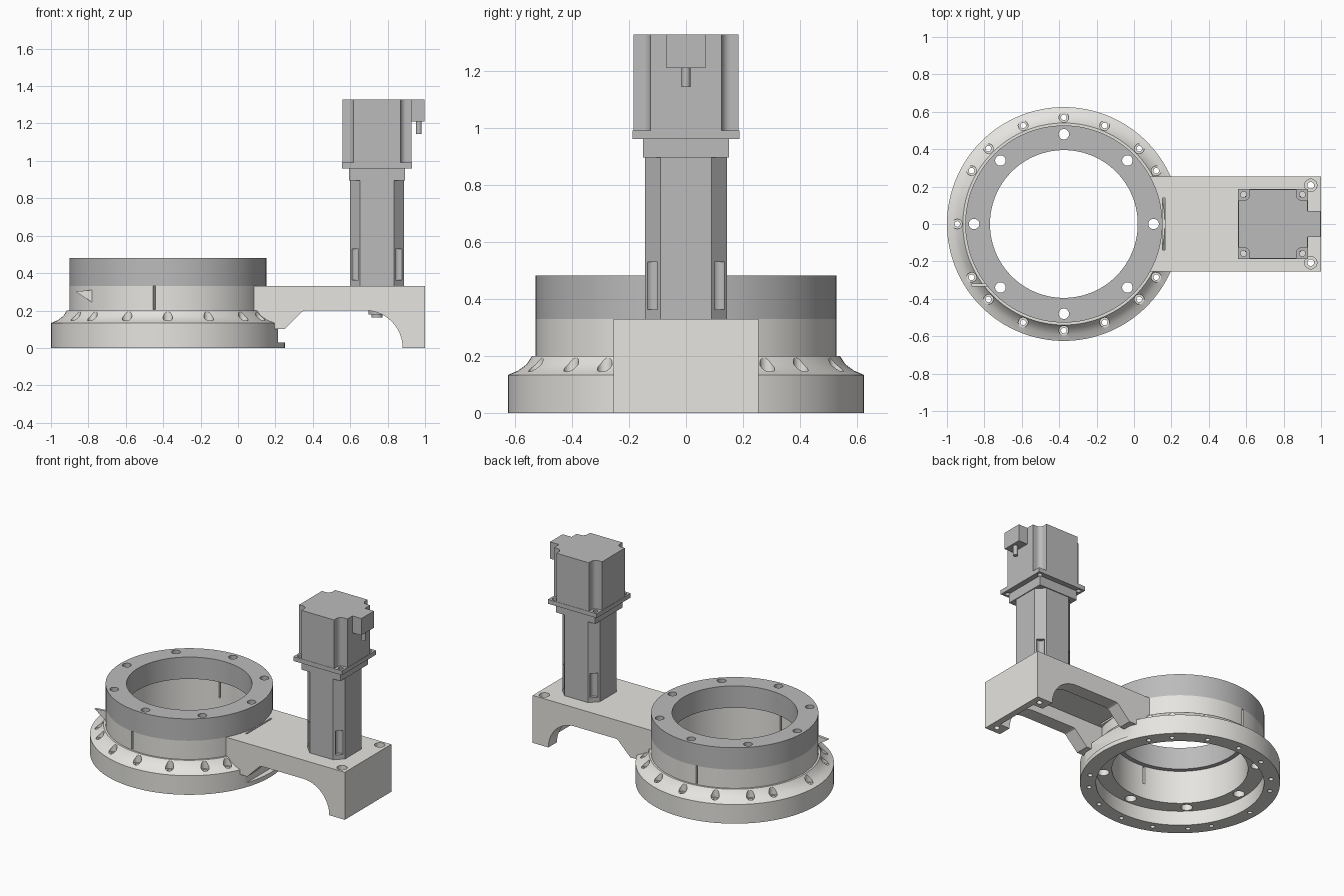
import bpy, bmesh
from math import sin, cos, pi, radians
from mathutils import Matrix, Vector

if "Cube" in bpy.data.objects:
    bpy.data.objects.remove(bpy.data.objects["Cube"])

CX = -0.375   # ring axis
MX = 0.743    # motor axis


def material(name, rgb):
    m = bpy.data.materials.new(name)
    m.diffuse_color = (*rgb, 1)
    m.use_nodes = True
    m.node_tree.nodes["Principled BSDF"].inputs["Base Color"].default_value = m.diffuse_color
    return m


LIGHT = material("light_grey", (0.79, 0.78, 0.75))
DARK = material("mid_grey", (0.5, 0.5, 0.5))


def lathe(bm, prof, x=0, y=0, seg=32):
    """Revolve a closed (radius, z) profile around a vertical axis."""
    rings = [[bm.verts.new((x + r * cos(2 * pi * i / seg), y + r * sin(2 * pi * i / seg), z))
              for r, z in prof] for i in range(seg)]
    n = len(prof)
    for i in range(seg):
        a, b = rings[i], rings[(i + 1) % seg]
        for j in range(n):
            k = (j + 1) % n
            if prof[j][0] or prof[k][0]:
                bm.faces.new((a[j], b[j], b[k], a[k]))
    axis = [v for ring in rings for j, v in enumerate(ring) if prof[j][0] == 0]
    bmesh.ops.remove_doubles(bm, verts=axis, dist=1e-6)


def pin(bm, x, y, r, z0, z1, seg=24):
    lathe(bm, [(0, z0), (r, z0), (r, z1), (0, z1)], x, y, seg)


def step_pin(bm, x, y, r0, r1, z0, zs, z1):
    lathe(bm, [(0, z0), (r0, z0), (r0, zs), (r1, zs), (r1, z1), (0, z1)], x, y, 24)


def prism(bm, pts, a, b, upright=False):
    """Extrude an outline: in xy along z, or upright in xz along y."""
    put = (lambda p, h: (p[0], h, p[1])) if upright else (lambda p, h: (p[0], p[1], h))
    lo = [bm.verts.new(put(p, a)) for p in pts]
    hi = [bm.verts.new(put(p, b)) for p in pts]
    bm.faces.new(lo)
    bm.faces.new(hi)
    for i in range(len(pts)):
        j = (i + 1) % len(pts)
        bm.faces.new((lo[i], lo[j], hi[j], hi[i]))


def box(bm, x0, x1, y0, y1, z0, z1):
    prism(bm, [(x0, y0), (x1, y0), (x1, y1), (x0, y1)], z0, z1)


def make(name, bm, mat=None):
    bmesh.ops.recalc_face_normals(bm, faces=bm.faces[:])
    me = bpy.data.meshes.new(name)
    bm.to_mesh(me)
    bm.free()
    ob = bpy.data.objects.new(name, me)
    bpy.context.collection.objects.link(ob)
    if mat:
        me.materials.append(mat)
    return ob


def cut(ob, bm):
    """Subtract a cutter mesh, bake the first sound result, drop the cutter."""
    tool = make("cutter", bm)
    tool.hide_render = True
    mod = ob.modifiers.new("cut", 'BOOLEAN')
    mod.operation, mod.object = 'DIFFERENCE', tool
    old, new = ob.data, None
    for solver in ('MANIFOLD', 'EXACT', 'FLOAT'):
        mod.solver = solver
        bpy.context.view_layer.update()
        dg = bpy.context.evaluated_depsgraph_get()
        res = bpy.data.meshes.new_from_object(ob.evaluated_get(dg))
        if len(res.polygons) > 0 and len(res.vertices) != len(old.vertices):
            new = res
            break
    ob.modifiers.clear()
    if new:
        ob.data = new
    bpy.data.objects.remove(tool)


def polar(r, deg):
    return CX + r * cos(radians(deg)), r * sin(radians(deg))


def corners(d):
    return [(MX + sx * d, sy * d) for sx in (-1, 1) for sy in (-1, 1)]


# housing: flanged ring with a concave shoulder and an inner ledge
bm = bmesh.new()
lathe(bm, [(.525, 0), (.625, 0), (.625, .133), (.59, .148), (.56, .17), (.54, .2),
           (.527, .2), (.527, .33), (.425, .33), (.425, .1), (.525, .1)], CX, 0, 128)
housing = make("ring_housing", bm, LIGHT)
bm = bmesh.new()                                    # flange screw holes
for a in (90, 67.5, 112.5, 45, 135, 30, 150):
    for s in (1, -1):
        step_pin(bm, *polar(.57, a * s), .015, .026, -.01, .14, .25)
step_pin(bm, *polar(.57, 180), .015, .026, -.01, .14, .25)
cut(housing, bm)
bm = bmesh.new()                                    # ledge holes
for k in range(8):
    step_pin(bm, *polar(.48, 45 * k), .036, .028, .05, .16, .4)
cut(housing, bm)
for s in (1, -1):                                   # narrow wall slits
    bm = bmesh.new()
    box(bm, .40, .535, -.006, .006, .205, .34)
    bmesh.ops.transform(bm, verts=bm.verts[:], matrix=Matrix.Translation(
        Vector((CX, 0, 0))) @ Matrix.Rotation(radians(98 * s), 4, 'Z'))
    cut(housing, bm)
bm = bmesh.new()                                    # relief below the arm
box(bm, .213, .4, -.255, .255, .03, .22)
cut(housing, bm)

# cap ring with eight through holes
bm = bmesh.new()
lathe(bm, [(.395, .33), (.527, .33), (.527, .482), (.395, .482)], CX, 0, 128)
cap = make("cap_ring", bm, DARK)
bm = bmesh.new()
for k in range(8):
    pin(bm, *polar(.48, 45 * k), .028, .3, .55)
cut(cap, bm)

# pointer fin on the housing
bm = bmesh.new()
prism(bm, [(-.87, .302), (-.775, .31), (-.775, .24)], -.335, -.318, True)
make("pointer_fin", bm, LIGHT)

# motor arm: arched leg, hollow underside, bracket toward the ring
arch = [(.68 + .2 * cos(t * pi / 32), .2 * sin(t * pi / 32)) for t in range(17)]
bm = bmesh.new()
prism(bm, [(.0, .33), (1, .33), (1, 0)] + arch + [(.36, .2), (.345, .195), (.25, .1), (.0, .1)],
      -.255, .255, True)
arm = make("motor_arm", bm, LIGHT)
bm = bmesh.new()
pin(bm, CX, 0, .52, -.1, .5, 128)
cut(arm, bm)
bm = bmesh.new()                                    # underside pocket
box(bm, -.1, .955, -.16, .16, -.05, .285)
cut(arm, bm)
bm = bmesh.new()
for s in (1, -1):                                   # leg bolt holes
    step_pin(bm, .945, .207 * s, .018, .033, -.05, .26, .4)
cut(arm, bm)
bm = bmesh.new()                                    # slot beside the cap ring
box(bm, .153, .166, -.14, .14, .24, .4)
cut(arm, bm)

# drive shaft below the arm
bm = bmesh.new()
lathe(bm, [(0, .162), (.03, .162), (.03, .178), (.045, .178), (.045, .3), (0, .3)], MX, 0)
make("drive_shaft", bm, DARK)

# gearbox: chamfered column with screw grooves at the corners
h, c = .144, .09
bm = bmesh.new()
prism(bm, [(MX + x, y) for x, y in ((h, -c), (h, c), (c, h), (-c, h),
                                    (-h, c), (-h, -c), (-c, -h), (c, -h))], .33, .9)
gearbox = make("gearbox", bm, DARK)
bm = bmesh.new()
for x, y in corners(.117):
    pin(bm, x, y, .025, .362, .53)
cut(gearbox, bm)
bm = bmesh.new()
box(bm, MX - .15, MX + .15, -.15, .15, .895, .96)
make("gearbox_flange", bm, DARK)

# motor mounting plate with four holes
bm = bmesh.new()
box(bm, MX - .187, MX + .187, -.187, .187, .96, .99)
plate = make("motor_plate", bm, DARK)
bm = bmesh.new()
for x, y in corners(.157):
    pin(bm, x, y, .016, .9, 1.1)
cut(plate, bm)

# motor body with rounded corner channels
q, n, r = .185, .157, .032
quarter = [(q, n - r)] + [(n + r * cos(a), n + r * sin(a)) for a in
                          [-pi / 2 - t * pi / 16 for t in range(9)]] + [(n - r, q)]
outline = []
for k in range(4):
    ca, sa = cos(k * pi / 2), sin(k * pi / 2)
    outline += [(MX + x * ca - y * sa, x * sa + y * ca) for x, y in quarter]
bm = bmesh.new()
prism(bm, outline, .99, 1.327)
make("motor_body", bm, DARK)

# connector and cable stub
bm = bmesh.new()
box(bm, .92, .997, -.069, .069, 1.21, 1.327)
make("connector", bm, DARK)
bm = bmesh.new()
pin(bm, .967, 0, .015, 1.143, 1.215)
make("cable_stub", bm, DARK)

# smooth round surfaces, keep edges sharp
for ob in bpy.context.collection.objects:
    ob.select_set(True)
    bpy.context.view_layer.objects.active = ob
bpy.ops.object.shade_smooth_by_angle(angle=radians(25))
